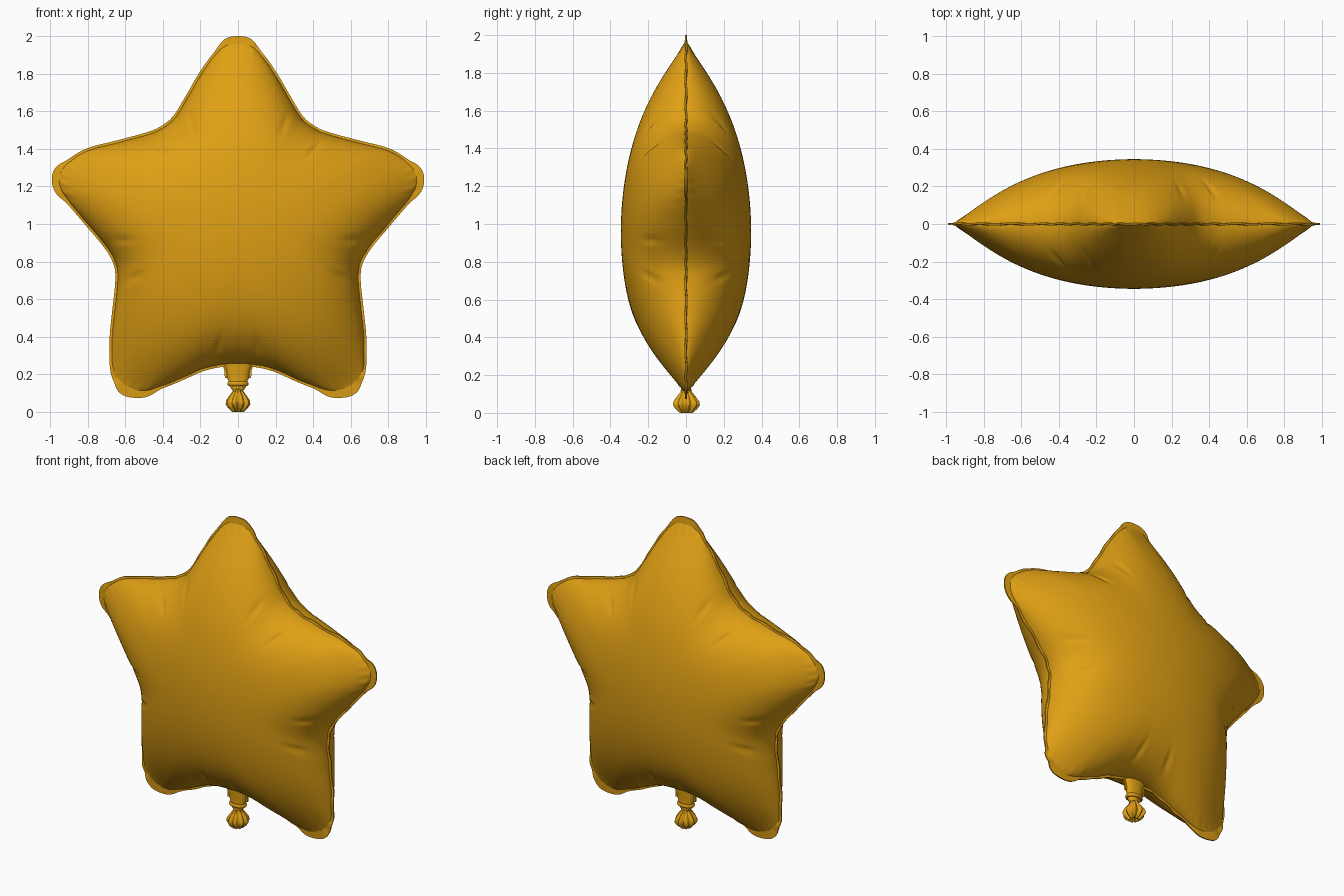
import bpy
import bmesh
from math import sin, cos, pi, atan2, exp, hypot, radians, sqrt
from mathutils import Vector

cube = bpy.data.objects.get("Cube")
if cube:
    bpy.data.objects.remove(cube, do_unlink=True)

# One golden foil colour
GOLD = (0.74, 0.35, 0.007, 1.0)
gold = bpy.data.materials.new("golden foil")
gold.use_nodes = True
gold.diffuse_color = GOLD
gold.node_tree.nodes["Principled BSDF"].inputs["Base Color"].default_value = GOLD

MID = Vector((0, 0.96))          # middle of the star (x, z)
DEPTH = 0.345                    # half thickness of the body
TIPS = [radians(a) for a in (90, 16, 164, -57, -123)]
VALLEYS = [radians(a) for a in (57, 123, -14, 194, -90)]


def loft(name, rings, cap_start=False, cap_end=False, wrap=False, angle=40):
    """Skin closed rings of points into one object."""
    bm = bmesh.new()
    loops = [[bm.verts.new(p) for p in ring] for ring in rings]
    pairs = list(zip(loops, loops[1:]))
    if wrap:
        pairs.append((loops[-1], loops[0]))
    for a, b in pairs:
        n = len(a)
        for i in range(n):
            j = (i + 1) % n
            bm.faces.new((a[i], a[j], b[j], b[i]))
    if cap_start:
        bm.faces.new(loops[0])
    if cap_end:
        bm.faces.new(loops[-1])
    bmesh.ops.recalc_face_normals(bm, faces=bm.faces)
    mesh = bpy.data.meshes.new(name)
    bm.to_mesh(mesh)
    bm.free()
    mesh.materials.append(gold)
    obj = bpy.data.objects.new(name, mesh)
    bpy.context.collection.objects.link(obj)
    bpy.ops.object.select_all(action="DESELECT")
    obj.select_set(True)
    bpy.context.view_layer.objects.active = obj
    bpy.ops.object.shade_smooth_by_angle(angle=radians(angle))
    return obj


def smooth_loop(points, steps):
    """Closed Catmull-Rom curve through the points."""
    out, n = [], len(points)
    for i in range(n):
        a, b, c, d = (points[(i + k) % n] for k in (-1, 0, 1, 2))
        for s in range(steps):
            t = s / steps
            out.append(0.5 * (2 * b + (c - a) * t + (2 * a - 5 * b + 4 * c - d) * t ** 2
                              + (3 * b - a - 3 * c + d) * t ** 3))
    return out


def angle_gap(a, b):
    return (a - b + pi) % (2 * pi) - pi


# Star outline: right half, mirrored to the left
half = [Vector(p) for p in (
    (0, 1.965), (.07, 1.95), (.13, 1.89), (.2, 1.79), (.27, 1.67), (.34, 1.56),
    (.42, 1.5), (.5, 1.47), (.65, 1.43), (.8, 1.39), (.9, 1.33), (.95, 1.27),
    (.95, 1.2), (.9, 1.12), (.8, 1.0), (.7, .88), (.65, .79), (.64, .7),
    (.655, .55), (.67, .4), (.67, .25), (.65, .17), (.6, .12), (.5, .11),
    (.4, .14), (.3, .18), (.2, .225), (.1, .25), (0, .255))]
outline = smooth_loop(half + [Vector((-p.x, p.y)) for p in half[-2:0:-1]], 6)
count = len(outline)
angles = [atan2(p.y - MID.y, p.x) for p in outline]


def bulge(t, p, ang):
    """Half thickness of the balloon at fraction t towards outline point p."""
    r = t * (p - MID).length
    h = DEPTH * max(0, 1 - (r / 1.04) ** 2) ** 0.88 * sqrt(max(0, 1 - t ** 6))
    # Pinched creases on either side of each valley
    for v in VALLEYS:
        for side in (-0.17, 0.17):
            g = angle_gap(ang, v + side)
            h *= 1 - 0.07 * exp(-(g / 0.022) ** 2 - ((t - 0.86) / 0.07) ** 2)
    # Fine puckers running into each tip
    for tip in TIPS:
        g = angle_gap(ang, tip)
        h *= 1 + 0.12 * exp(-(g / 0.11) ** 2 - ((t - 0.98) / 0.025) ** 2) * sin(g * 130)
    return h


# Inflated body: front and back share the rim
STEPS = 30
fractions = [sin(pi / 2 * i / STEPS) for i in range(1, STEPS + 1)]


def body_ring(t, side):
    ring = []
    for p, ang in zip(outline, angles):
        q = MID + (p - MID) * t
        ring.append((q.x, side * bulge(t, p, ang), q.y))
    return ring


rings = [body_ring(t, -1) for t in fractions]
rings += [body_ring(t, 1) for t in reversed(fractions[:-1])]
loft("star_body", rings, cap_start=True, cap_end=True, angle=60)


# Flat welded seam, wider in a lobe at each tip and slightly rippled
def seam_ring(outer, side):
    ring = []
    for i, (p, ang) in enumerate(zip(outline, angles)):
        along = outline[(i + 1) % count] - outline[i - 1]
        normal = Vector((-along.y, along.x)).normalized()
        if normal.dot(p - MID) < 0:
            normal = -normal
        lobe = max(exp(-(angle_gap(ang, tip) / 0.085) ** 4) for tip in TIPS)
        q = p + normal * ((0.013 + 0.022 * lobe) if outer else -0.02)
        ripple = 0.005 * sin(i * 0.9) * (1 - lobe) if outer else 0
        ring.append((q.x, ripple + side * (0.004 if outer else 0.009), q.y))
    return ring


loft("welded_seam", [seam_ring(False, -1), seam_ring(True, -1),
                     seam_ring(True, 1), seam_ring(False, 1)], wrap=True)


def ellipse(z, rx, ry, flutes=0, depth=0.0, n=64):
    ring = []
    for i in range(n):
        a = 2 * pi * i / n
        k = 1 + depth * sin(flutes * a)
        ring.append((rx * k * cos(a), ry * k * sin(a), z))
    return ring


# Filling neck, flat at the seam and gathered above the knot
loft("filling_neck", [ellipse(z, rx, ry) for z, rx, ry in (
    (.30, .09, .035), (.25, .075, .03), (.22, .062, .028), (.18, .058, .026),
    (.165, .05, .026), (.14, .046, .028), (.115, .03, .025))],
    cap_start=True, cap_end=True)

# Flat side tabs of the neck
for side, label in ((1, "left"), (-1, "right")):
    tab = [(.03, .27), (.105, .258), (.08, .245), (.072, .22), (.07, .18), (.03, .18)]
    loft(label + "_neck_tab", [[(side * x, y, z) for x, z in tab] for y in (-.005, .005)],
         cap_start=True, cap_end=True)

# Tie band rolled around the neck
loft("tie_band", [ellipse(.15 + .012 * sin(a), .047 + .01 * cos(a), .032 + .01 * cos(a))
                  for a in (2 * pi * i / 10 for i in range(10))], wrap=True)

# Gathered tail: pleated skirt flaring below the knot
loft("gathered_tail", [ellipse(z, r, r * 1.1, 9, d, 108) for z, r, d in (
    (.135, .022, .05), (.11, .026, .1), (.085, .042, .13), (.06, .056, .14),
    (.04, .058, .15), (.02, .045, .18), (.0, .026, .2), (.018, .012, .1))],
    cap_start=True, cap_end=True)
